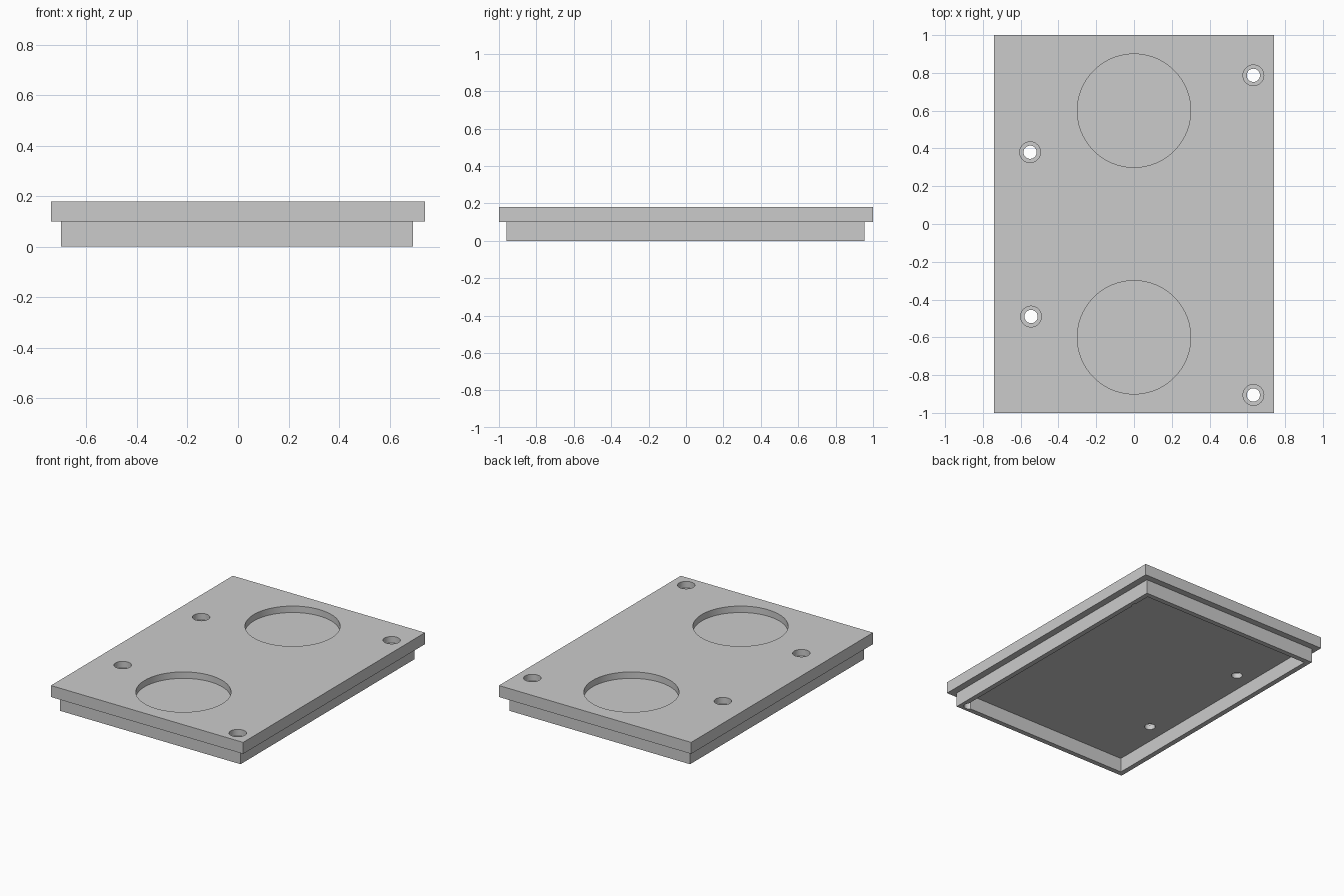
import bpy

cube = bpy.data.objects.get("Cube")
if cube:
    bpy.data.objects.remove(cube, do_unlink=True)

grey = bpy.data.materials.new("plain grey")
grey.use_nodes = True
grey.diffuse_color = (0.6, 0.6, 0.6, 1)
grey.node_tree.nodes["Principled BSDF"].inputs["Base Color"].default_value = grey.diffuse_color


def box(name, x0, x1, y0, y1, z0, z1):
    bpy.ops.mesh.primitive_cube_add(size=1)
    ob = bpy.context.object
    ob.name = name
    ob.location = ((x0 + x1) / 2, (y0 + y1) / 2, (z0 + z1) / 2)
    ob.scale = (x1 - x0, y1 - y0, z1 - z0)
    bpy.ops.object.transform_apply(location=True, rotation=False, scale=True)
    ob.data.materials.append(grey)
    return ob


def cylinder(name, x, y, radius, z0, z1, sides):
    bpy.ops.mesh.primitive_cylinder_add(vertices=sides, radius=radius, depth=z1 - z0,
                                        location=(x, y, (z0 + z1) / 2))
    ob = bpy.context.object
    ob.name = name
    ob.data.materials.append(grey)
    return ob


def cut(target, cutter):
    """Subtract the cutter from the target and remove the cutter."""
    cutter.hide_render = True
    bpy.context.view_layer.update()
    mod = target.modifiers.new("cut", "BOOLEAN")
    mod.operation = "DIFFERENCE"
    mod.solver = "EXACT"
    mod.object = cutter
    bpy.ops.object.select_all(action="DESELECT")
    bpy.context.view_layer.objects.active = target
    target.select_set(True)
    bpy.ops.object.modifier_apply(modifier=mod.name)
    bpy.data.objects.remove(cutter, do_unlink=True)


top = 0.18     # upper face of the lid
ledge = 0.1    # underside of the lid, top of the rim
floor = 0.135  # floor of pockets and counterbores
wall = 0.035   # rim thickness

# Lid plate and the inset rim beneath it
plate = box("lid_plate", -0.74, 0.74, -1, 1, ledge, top)
rim_box = (-0.70, 0.692, -0.96, 0.955)
rim = box("lower_rim", *rim_box, 0, ledge)
inner = [v + wall * (1 if i % 2 == 0 else -1) for i, v in enumerate(rim_box)]
cut(rim, box("rim_cutter", *inner, -0.1, 0.2))

# Two round pockets in the upper face
for y in (-0.6, 0.6):
    cut(plate, cylinder("pocket_cutter", 0, y, 0.3, floor, 0.3, 96))

# Counterbored screw holes; the ones near the edge also nick the rim
for x, y in ((-0.55, 0.38), (-0.545, -0.49), (0.632, 0.787), (0.632, -0.905)):
    cut(plate, cylinder("counterbore_cutter", x, y, 0.055, floor, 0.3, 40))
    cut(plate, cylinder("hole_cutter", x, y, 0.035, -0.1, 0.3, 40))
    if x > 0:
        cut(rim, cylinder("hole_cutter", x, y, 0.035, -0.1, 0.3, 40))

# Smooth round walls with crisp edges
for ob in (plate, rim):
    bpy.ops.object.select_all(action="DESELECT")
    bpy.context.view_layer.objects.active = ob
    ob.select_set(True)
    bpy.ops.object.shade_smooth_by_angle()
